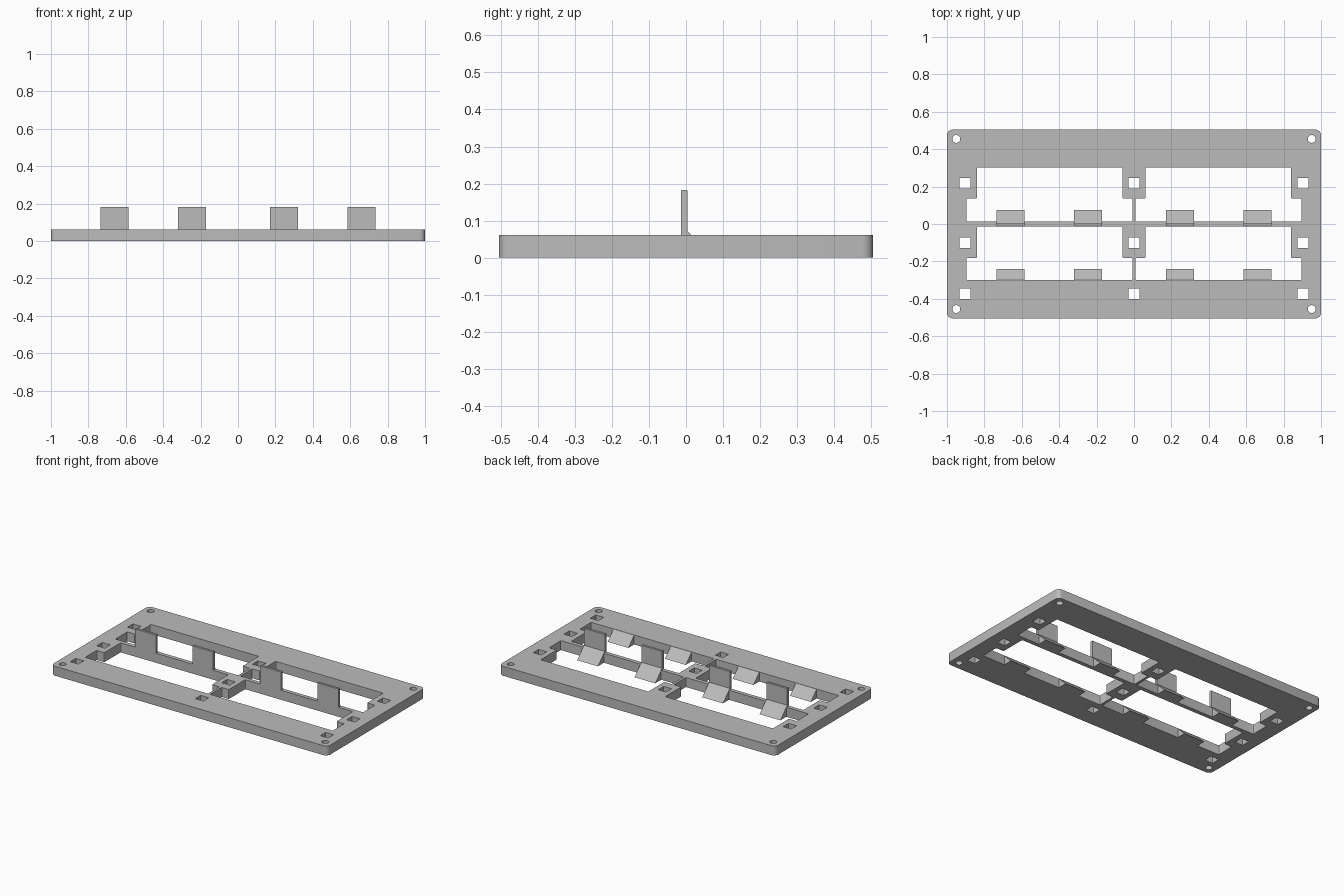
import bpy
import bmesh
import math
from mathutils import Vector

cube = bpy.data.objects.get("Cube")
if cube:
    bpy.data.objects.remove(cube, do_unlink=True)

THICK = 0.062

gray = bpy.data.materials.new("plain gray")
gray.use_nodes = True
color = (0.5, 0.5, 0.5, 1)
gray.diffuse_color = color
gray.node_tree.nodes["Principled BSDF"].inputs["Base Color"].default_value = color


def rounded(points, radius, steps=4):
    """Round every corner of a closed outline with a short smooth arc."""
    result = []
    pts = [Vector(p) for p in points]
    for i, p in enumerate(pts):
        a = p + (pts[i - 1] - p).normalized() * radius
        b = p + (pts[(i + 1) % len(pts)] - p).normalized() * radius
        center = a + b - p
        for k in range(steps + 1):
            t = k / steps * math.pi / 2
            result.append(center + (a - center) * math.cos(t) + (b - center) * math.sin(t))
    return result


def rectangle(cx, cy, hx, hy):
    return [(cx - hx, cy - hy), (cx + hx, cy - hy), (cx + hx, cy + hy), (cx - hx, cy + hy)]


def circle(cx, cy, r, n=24):
    return [(cx + r * math.cos(i * math.tau / n), cy + r * math.sin(i * math.tau / n)) for i in range(n)]


def plate(name, outlines):
    """Flat plate; outlines inside the first one become through holes."""
    curve = bpy.data.curves.new(name, "CURVE")
    curve.dimensions = "2D"
    curve.fill_mode = "BOTH"
    curve.extrude = THICK / 2
    for outline in outlines:
        spline = curve.splines.new("POLY")
        spline.points.add(len(outline) - 1)
        for point, co in zip(spline.points, outline):
            point.co = (co[0], co[1], 0, 1)
        spline.use_cyclic_u = True
    obj = bpy.data.objects.new(name, curve)
    bpy.context.collection.objects.link(obj)
    obj.location.z = THICK / 2
    bpy.ops.object.select_all(action="DESELECT")
    obj.select_set(True)
    bpy.context.view_layer.objects.active = obj
    bpy.ops.object.convert(target="MESH")
    obj = bpy.context.view_layer.objects.active
    bm = bmesh.new()
    bm.from_mesh(obj.data)
    bmesh.ops.remove_doubles(bm, verts=bm.verts, dist=0.0001)
    bmesh.ops.recalc_face_normals(bm, faces=bm.faces)
    bm.to_mesh(obj.data)
    bm.free()
    obj.data.materials.clear()
    obj.data.materials.append(gray)
    return obj


def extrude_profile(name, profile, cx, width):
    """Extrude a (y, z) profile along x."""
    bm = bmesh.new()
    face = bm.faces.new([bm.verts.new((cx - width / 2, y, z)) for y, z in profile])
    grown = bmesh.ops.extrude_face_region(bm, geom=[face])["geom"]
    moved = [v for v in grown if isinstance(v, bmesh.types.BMVert)]
    bmesh.ops.translate(bm, verts=moved, vec=(width, 0, 0))
    bmesh.ops.recalc_face_normals(bm, faces=bm.faces)
    mesh = bpy.data.meshes.new(name)
    bm.to_mesh(mesh)
    bm.free()
    mesh.materials.append(gray)
    obj = bpy.data.objects.new(name, mesh)
    bpy.context.collection.objects.link(obj)


# Frame outline and its stepped windows, mirrored left and right
outlines = [rounded(rectangle(0, 0, 1, 0.505), 0.03)]
for side in (-1, 1):
    for wide_y, step_y, far_y in ((0.013, 0.136, 0.302), (-0.30, -0.182, -0.013)):
        # The wide part of each window lies towards the front
        window = [(0.008, wide_y), (0.896, wide_y), (0.896, step_y), (0.84, step_y),
                  (0.84, far_y), (0.061, far_y), (0.061, step_y), (0.008, step_y)]
        outlines.append(rounded([(side * x, y) for x, y in window], 0.006, 3))

# Square sockets and round screw holes
for x in (-0.904, 0, 0.904):
    for y in (0.218, -0.099, -0.372):
        outlines.append(rectangle(x, y, 0.029, 0.028))
for x in (-0.95, 0.95):
    for y in (-0.455, 0.455):
        outlines.append(circle(x, y, 0.021))

frame = plate("frame", outlines)
bpy.ops.object.shade_smooth_by_angle(angle=math.radians(30))

# Upright tabs with ramps on the crossbar, and plain ramps on the front rail
tab = [(-0.013, 0), (-0.013, 0.181), (-0.011, 0.183), (0.002, 0.183),
       (0.004, 0.181), (0.004, 0.071), (0.075, 0)]
ramp = [(-0.31, 0), (-0.31, THICK - 0.001), (-0.30, THICK - 0.001), (-0.24, 0)]
for side, name in ((-1, "right"), (1, "left")):
    for x, place in ((0.245, "inner"), (0.66, "outer")):
        extrude_profile(f"{name}_{place}_tab", tab, side * x, 0.15)
        extrude_profile(f"{name}_{place}_ramp", ramp, side * x, 0.15)
